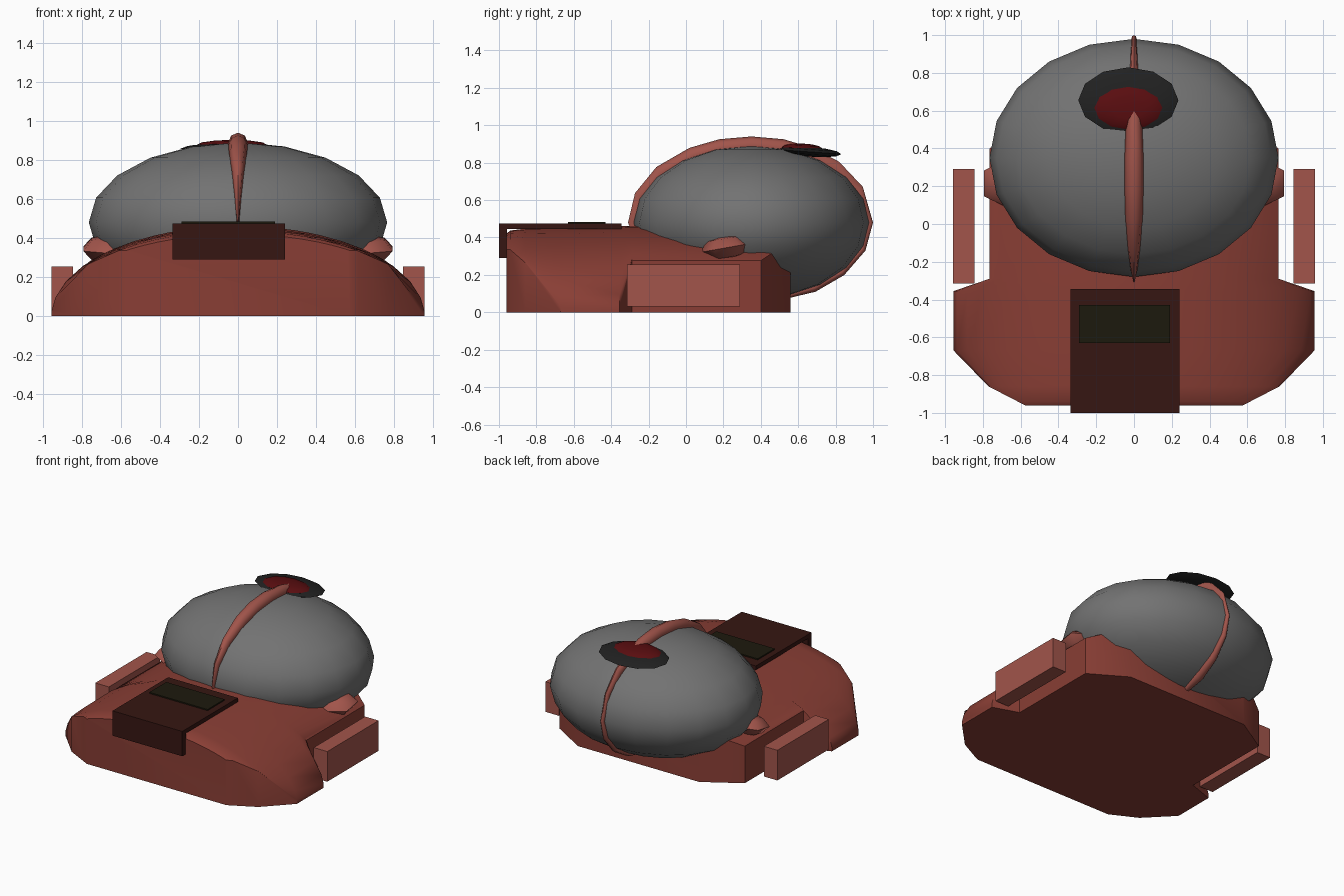
import bpy, bmesh, math
from mathutils import Matrix

if "Cube" in bpy.data.objects:
    bpy.data.objects.remove(bpy.data.objects["Cube"])


def material(name, r, g, b):
    m = bpy.data.materials.new(name)
    m.diffuse_color = (r, g, b, 1)
    m.use_nodes = True
    m.node_tree.nodes["Principled BSDF"].inputs["Base Color"].default_value = m.diffuse_color
    return m


BODY = material("brick_red", 0.25, 0.048, 0.035)
TRIM = material("light_red", 0.36, 0.09, 0.07)
PLATE = material("dark_brown", 0.037, 0.008, 0.006)
PANEL = material("near_black", 0.012, 0.01, 0.004)
SHELL = material("shell_grey", 0.17, 0.17, 0.17)
RIM = material("charcoal", 0.015, 0.015, 0.015)
LENS = material("deep_red", 0.1, 0.004, 0.005)


def finish(name, bm, mat, smooth=None):
    bmesh.ops.recalc_face_normals(bm, faces=bm.faces)
    me = bpy.data.meshes.new(name)
    bm.to_mesh(me)
    bm.free()
    ob = bpy.data.objects.new(name, me)
    bpy.context.collection.objects.link(ob)
    me.materials.append(mat)
    if smooth:
        bpy.ops.object.select_all(action='DESELECT')
        ob.select_set(True)
        bpy.context.view_layer.objects.active = ob
        bpy.ops.object.shade_smooth_by_angle(angle=math.radians(smooth))
    return ob


def box(name, lo, hi, mat):
    bm = bmesh.new()
    bmesh.ops.create_cube(bm, size=1)
    for v in bm.verts:
        v.co = [(a + b) / 2 + c * (b - a) for a, b, c in zip(lo, hi, v.co)]
    return finish(name, bm, mat)


def ellipsoid(name, centre, radii, segs, rings, mat, tilt=0, angle=60):
    bm = bmesh.new()
    bmesh.ops.create_uvsphere(bm, u_segments=segs, v_segments=rings, radius=1)
    bm.transform(Matrix.Translation(centre) @ Matrix.Rotation(math.radians(tilt), 4, 'X')
                 @ Matrix.Diagonal((*radii, 1)))
    return finish(name, bm, mat, angle)


def loft(name, sections, mat, smooth):
    bm = bmesh.new()
    loops = [[bm.verts.new(p) for p in s] for s in sections]
    n = len(loops[0])
    for a, b in zip(loops, loops[1:]):
        for i in range(n):
            j = (i + 1) % n
            bm.faces.new((a[i], a[j], b[j], b[i]))
    bm.faces.new(loops[0])
    bm.faces.new(loops[-1][::-1])
    return finish(name, bm, mat, smooth)


# Arched body: one arch profile cut off at a half width that varies along y
stations = [(-0.96, 0.575, 0.42), (-0.94, 0.615, 0.437), (-0.86, 0.77, 0.447),
            (-0.67, 0.955, 0.455), (-0.355, 0.955, 0.462), (-0.29, 0.765, 0.462),
            (0.40, 0.765, 0.46), (0.56, 0.5, 0.45)]
sections = []
for y, w, h in stations:
    top = []
    for k in range(-8, 9):
        x = w * math.sin(math.radians(k * 90 / 8))
        top.append((x, y, h * math.sqrt(1 - (x / 0.957) ** 2)))
    sections.append([(-w, y, 0)] + top + [(w, y, 0)])
loft("body", sections, BODY, 40)

# Large faceted-outline shell
ellipsoid("shell", (0, 0.35, 0.48), (0.765, 0.63, 0.41), 20, 10, SHELL)

# Ridge running over the shell: angle, half width, half height
ridge = [(205, 0.004, 0.02), (180, 0.006, 0.03), (160, 0.018, 0.035), (140, 0.032, 0.042),
         (120, 0.046, 0.047), (105, 0.05, 0.05), (90, 0.05, 0.05), (75, 0.044, 0.05),
         (60, 0.034, 0.045), (45, 0.024, 0.042), (25, 0.016, 0.03), (0, 0.014, 0.02),
         (-20, 0.02, 0.02), (-40, 0.028, 0.022), (-58, 0.034, 0.024), (-72, 0.02, 0.015)]
sections = []
for deg, w, h in ridge:
    c, s = math.cos(math.radians(deg)), math.sin(math.radians(deg))
    ny, nz = c / 0.63, s / 0.41
    length = math.hypot(ny, nz)
    ny, nz = ny / length, nz / length
    ring = []
    for k in range(8):
        a = k * math.tau / 8
        d = h * math.sin(a)
        ring.append((w * math.cos(a), 0.35 + 0.63 * c + d * ny, 0.48 + 0.41 * s + d * nz))
    sections.append(ring)
loft("ridge", sections, TRIM, 60)

# Round port on top of the shell
ellipsoid("port_rim", (-0.03, 0.655, 0.858), (0.265, 0.175, 0.027), 12, 6, RIM, -4)
ellipsoid("port_lens", (-0.03, 0.615, 0.878), (0.18, 0.115, 0.025), 12, 6, LENS, -2)

# Folded plate over the front edge, with an inset panel
box("plate_top", (-0.335, -1, 0.445), (0.24, -0.345, 0.475), PLATE)
box("plate_front", (-0.335, -1, 0.29), (0.24, -0.957, 0.446), PLATE)
box("plate_panel", (-0.29, -0.63, 0.47), (0.19, -0.43, 0.484), PANEL)

# Mirrored side bars and pivot knobs
for side, label in ((-1, "left"), (1, "right")):
    a, b = sorted((side * 0.845, side * 0.957))
    box(label + "_side_bar", (a, -0.315, 0.03), (b, 0.29, 0.255), TRIM)
    ellipsoid(label + "_knob", (side * 0.65, 0.215, 0.345), (0.165, 0.14, 0.07), 6, 4,
              TRIM, 10)
